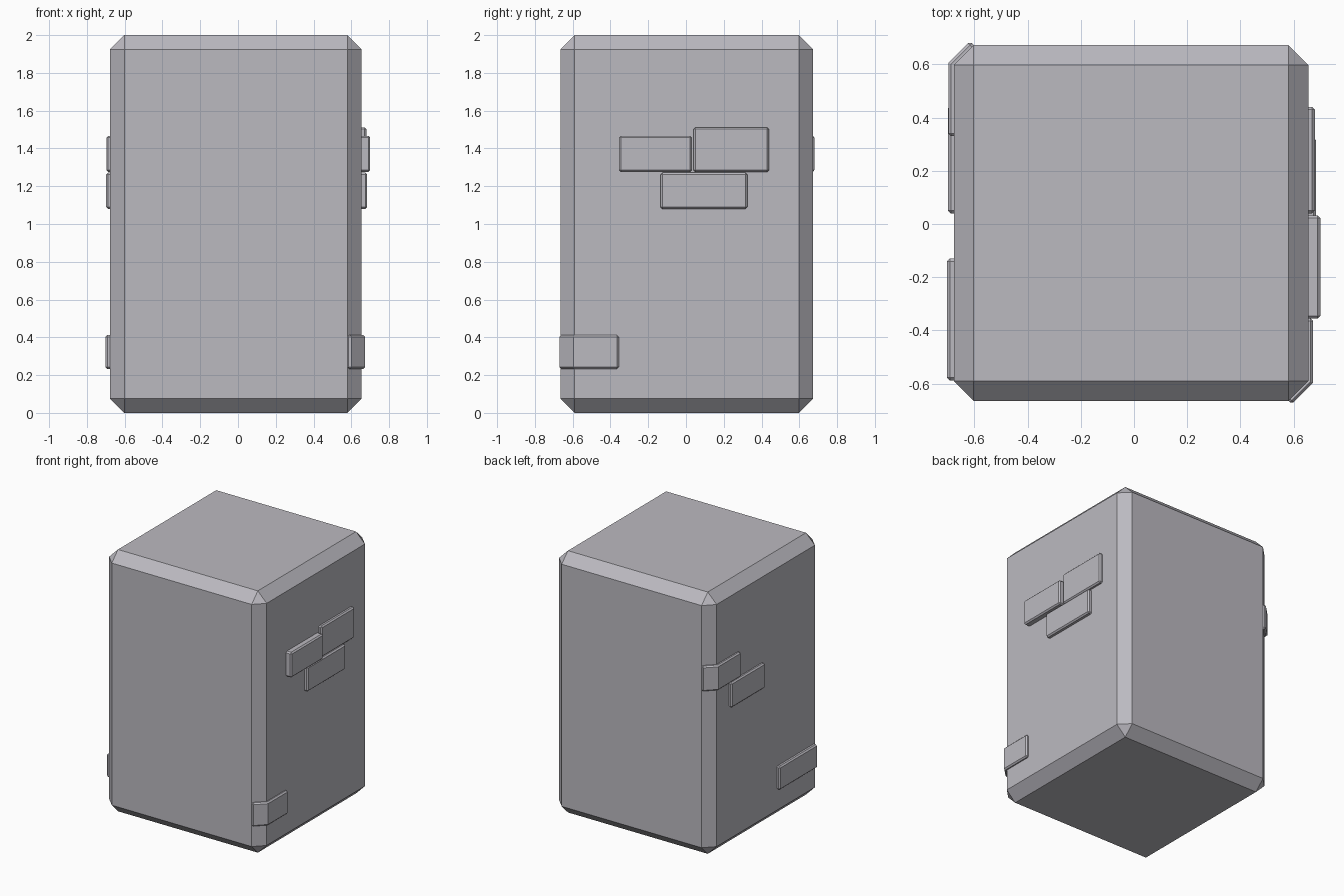
import bpy
import bmesh

if "Cube" in bpy.data.objects:
    bpy.data.objects.remove(bpy.data.objects["Cube"], do_unlink=True)

# One stone colour for everything
stone = bpy.data.materials.new("stone grey")
stone.use_nodes = True
colour = (0.50, 0.49, 0.53, 1)
stone.diffuse_color = colour
stone.node_tree.nodes["Principled BSDF"].inputs["Base Color"].default_value = colour

LEFT, RIGHT = 0.655, -0.677      # body sides in x
FRONT, BACK = -0.664, 0.672      # body sides in y
CHAMFER = 0.075
SUNK = 0.03                      # how deep bricks sit in the wall


def prism(name, outline, z0, z1, bevel):
    """Extrude a flat outline upwards and chamfer its sharp edges."""
    bm = bmesh.new()
    base = bm.faces.new([bm.verts.new((x, y, z0)) for x, y in outline])
    top = bmesh.ops.extrude_face_region(bm, geom=[base])["geom"]
    verts = [g for g in top if isinstance(g, bmesh.types.BMVert)]
    bmesh.ops.translate(bm, verts=verts, vec=(0, 0, z1 - z0))
    bmesh.ops.recalc_face_normals(bm, faces=bm.faces)
    sharp = [e for e in bm.edges if e.calc_face_angle(0) > 1.0]
    bmesh.ops.bevel(bm, geom=sharp, offset=bevel, segments=1,
                    profile=0.5, affect='EDGES')
    mesh = bpy.data.meshes.new(name)
    bm.to_mesh(mesh)
    bm.free()
    mesh.materials.append(stone)
    obj = bpy.data.objects.new(name, mesh)
    bpy.context.collection.objects.link(obj)
    return obj


def wall_brick(name, wall, outer, y0, y1, z0, z1):
    """Flat brick standing proud of a side wall."""
    inner = wall - SUNK if wall > 0 else wall + SUNK
    prism(name, [(inner, y0), (outer, y0), (outer, y1), (inner, y1)], z0, z1, 0.01)


def corner_brick(name, wall, end, proud, y_stop, z0, z1):
    """Brick that wraps from a side wall over the chamfered corner."""
    sx = 1 if wall > 0 else -1
    sy = 1 if end > 0 else -1
    d = proud * 0.707
    bend = proud * 0.414
    outline = [
        (wall - sx * SUNK, y_stop),
        (wall + sx * proud, y_stop),
        (wall + sx * proud, end - sy * (CHAMFER - bend)),
        (wall - sx * (CHAMFER - d), end + sy * d),
        (wall - sx * (CHAMFER + 0.02), end - sy * 0.02),
        (wall - sx * SUNK, end - sy * (CHAMFER + 0.012)),
    ]
    prism(name, outline, z0, z1, 0.01)


# Main block
prism("pillar_block", [(RIGHT, FRONT), (LEFT, FRONT), (LEFT, BACK), (RIGHT, BACK)],
      0, 2, CHAMFER)

# Bricks on the left wall
wall_brick("left_brick_front", LEFT, 0.70, -0.355, 0.032, 1.275, 1.467)
wall_brick("left_brick_back", LEFT, 0.679, 0.04, 0.44, 1.275, 1.512)
wall_brick("left_brick_lower", LEFT, 0.684, -0.135, 0.325, 1.08, 1.272)
corner_brick("left_corner_brick", LEFT, FRONT, 0.018, -0.355, 0.233, 0.412)

# Bricks on the right wall
wall_brick("right_brick_upper", RIGHT, -0.698, 0.04, 0.445, 1.08, 1.272)
wall_brick("right_brick_low", RIGHT, -0.702, -0.587, -0.13, 0.233, 0.412)
corner_brick("right_corner_brick", RIGHT, BACK, 0.02, 0.33, 1.275, 1.467)
